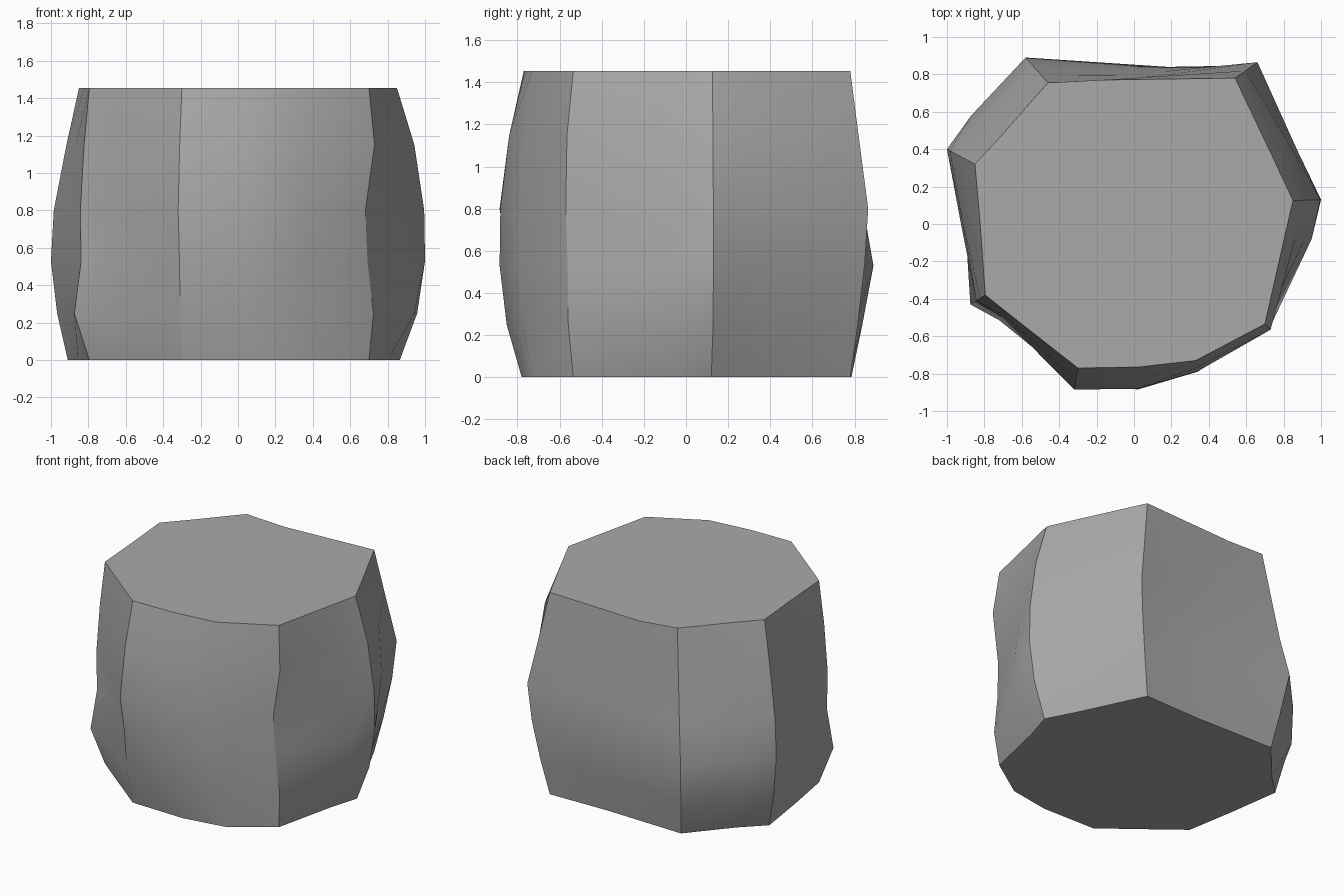
import bpy
import bmesh
import math
from mathutils import Vector

default_cube = bpy.data.objects.get("Cube")
if default_cube:
    bpy.data.objects.remove(default_cube, do_unlink=True)

# Stone colour
stone_grey = bpy.data.materials.new("stone_grey")
stone_grey.use_nodes = True
colour = (0.4, 0.4, 0.4, 1)
stone_grey.diffuse_color = colour
stone_grey.node_tree.nodes["Principled BSDF"].inputs["Base Color"].default_value = colour

# Heights of the rings, and how far each kind of column bulges at every ring
levels = (0, 0.25, 0.53, 0.8, 1.15, 1.455)
bulges = {
    "round": (0, 0.72, 1, 0.97, 0.62, 0),
    "shoulder": (0, 0.45, 0.65, 1, 0.6, 0),
    "high": (0, 0.5, 0.8, 1, 0.85, 0),
    "upper": (0, 0.42, 0.8, 1, 0.46, 0),
    "lower": (0, 1, 0.55, 0.6, 0.35, 0),
    "low_belly": (0, 0.95, 1, 0.75, 0.4, 0),
    "middle": (0, 0.5, 1, 0.65, 0.3, 0),
    "leaning": (0, 0.78, 1, 0.9, 0.45, 0),
    "dented": (0, 0.8, 0.4, 0.2, 1, 0),
}

# Columns anticlockwise from the front: rim position, widest position, bulge
columns = [
    ((-0.30, -0.77), (-0.32, -0.885), "shoulder"),
    ((0.02, -0.765), (0.02, -0.885), "round"),
    ((0.33, -0.73), (0.34, -0.79), "round"),
    ((0.70, -0.535), (0.73, -0.565), "dented"),
    ((0.803, -0.08), (0.95, -0.08), "low_belly"),
    ((0.85, 0.125), (1.0, 0.13), "round"),
    ((0.745, 0.35), (0.875, 0.39), "high"),
    ((0.54, 0.78), (0.66, 0.865), "upper"),
    ((0.10, 0.77), (0.18, 0.84), "middle"),
    ((-0.46, 0.755), (-0.58, 0.89), "middle"),
    ((-0.72, 0.46), (-0.87, 0.58), "low_belly"),
    ((-0.85, 0.32), (-1.0, 0.40), "leaning"),
    ((-0.82, -0.03), (-0.925, 0.0), "leaning"),
    ((-0.795, -0.38), (-0.875, -0.43), "lower"),
    ((-0.67, -0.48), (-0.72, -0.515), "lower"),
]

# Small shifts of single corners, found by column and ring
nudges = {
    (1, 0): (0.09, -0.015, 0),
    (2, 0): (0.08, 0, 0),
    (3, 2): (-0.02, -0.015, 0),
    (3, 3): (-0.025, -0.03, 0),
    (5, 0): (0.015, -0.005, 0),
    (8, 5): (-0.27, 0, -0.02),
    (9, 0): (-0.05, 0.03, 0),
    (9, 1): (-0.025, 0.015, 0),
    (10, 0): (-0.03, 0.045, 0),
    (11, 0): (-0.06, 0.03, 0),
    (12, 0): (-0.035, 0, 0),
}

# Loft the rings into a closed block
bm = bmesh.new()
rings = []
for level, z in enumerate(levels):
    ring = []
    for index, (rim, wide, kind) in enumerate(columns):
        point = Vector(rim).lerp(Vector(wide), bulges[kind][level]).to_3d()
        point.z = z
        point += Vector(nudges.get((index, level), (0, 0, 0)))
        ring.append(bm.verts.new(point))
    rings.append(ring)

count = len(columns)
for low, high in zip(rings, rings[1:]):
    for i in range(count):
        j = (i + 1) % count
        bm.faces.new((low[i], low[j], high[j], high[i]))
bm.faces.new(rings[0][::-1])
bm.faces.new(rings[-1])

mesh = bpy.data.meshes.new("stone_block")
bm.to_mesh(mesh)
bm.free()
mesh.materials.append(stone_grey)
stone = bpy.data.objects.new("stone_block", mesh)
bpy.context.collection.objects.link(stone)

# Soft sides with crisp corners
bpy.ops.object.select_all(action="DESELECT")
stone.select_set(True)
bpy.context.view_layer.objects.active = stone
bpy.ops.object.shade_smooth_by_angle(angle=math.radians(30))
